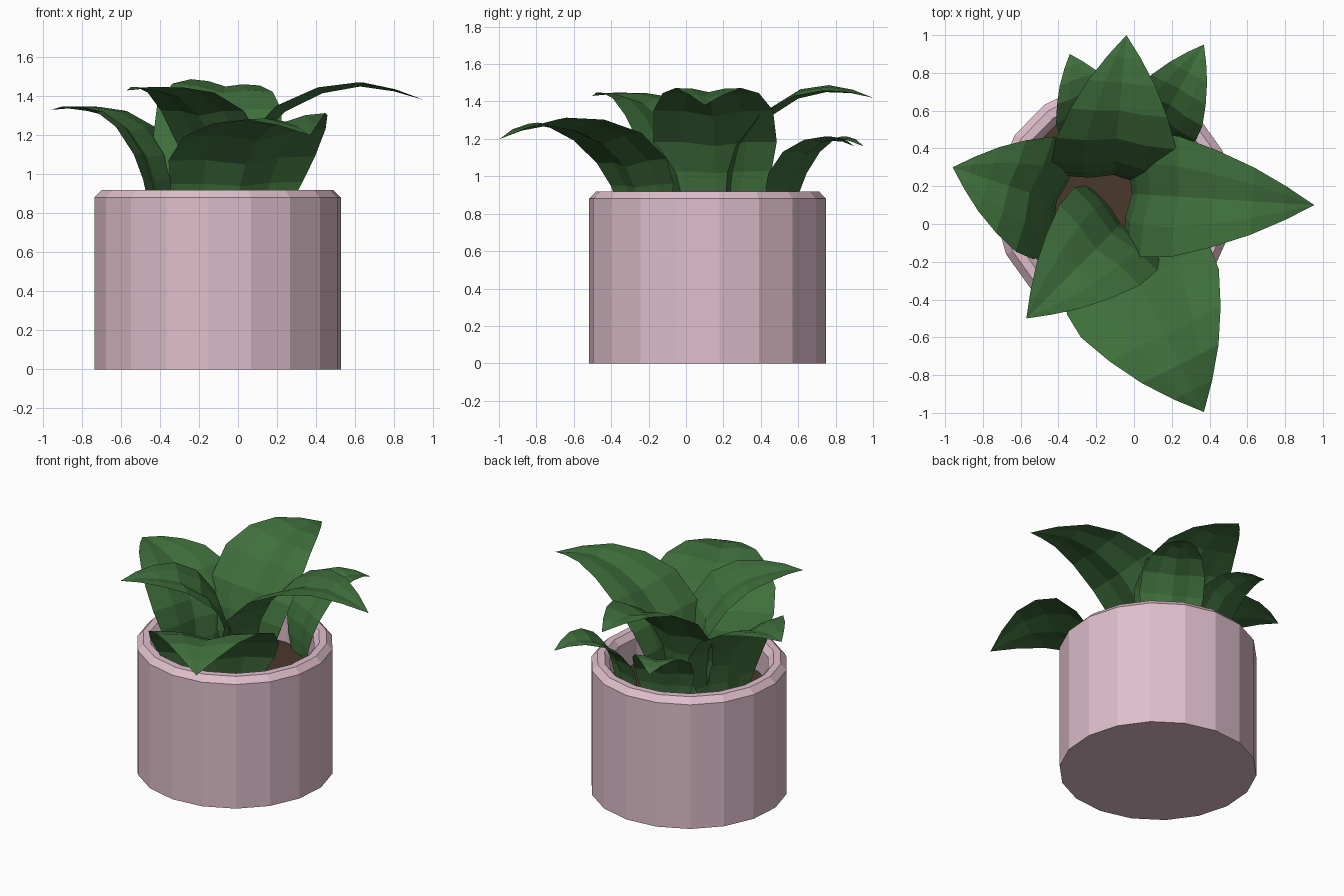
import bpy, bmesh, math
from mathutils import Vector

if "Cube" in bpy.data.objects:
    bpy.data.objects.remove(bpy.data.objects["Cube"])

POT_CENTRE = (-0.105, 0.115)
SIDES, PHASE = 18, math.radians(5.7)


def material(name, rgb):
    m = bpy.data.materials.new(name)
    m.diffuse_color = (*rgb, 1)
    m.use_nodes = True
    m.node_tree.nodes["Principled BSDF"].inputs["Base Color"].default_value = m.diffuse_color
    return m


def make_object(name, bm, mat):
    mesh = bpy.data.meshes.new(name)
    bm.to_mesh(mesh)
    bm.free()
    mesh.materials.append(mat)
    obj = bpy.data.objects.new(name, mesh)
    bpy.context.collection.objects.link(obj)
    return obj


def lathe(name, profile, mat, cap_start=False, cap_end=False):
    """Faceted turned shape from (radius, height) pairs."""
    bm = bmesh.new()
    rings = []
    for r, z in profile:
        rings.append([bm.verts.new((
            POT_CENTRE[0] + r * math.cos(PHASE + math.tau * i / SIDES),
            POT_CENTRE[1] + r * math.sin(PHASE + math.tau * i / SIDES), z))
            for i in range(SIDES)])
    for a, b in zip(rings, rings[1:]):
        for i in range(SIDES):
            j = (i + 1) % SIDES
            bm.faces.new((a[i], a[j], b[j], b[i]))
    if cap_start:
        bm.faces.new(rings[0][::-1])
    if cap_end:
        bm.faces.new(rings[-1])
    return make_object(name, bm, mat)


# Shared leaf shape: (share of reach, share of peak height, share of half width)
LEAF = [(0.0, 0.0, 0.52), (0.0, 0.22, 0.72), (0.03, 0.43, 0.90),
        (0.10, 0.62, 1.0), (0.26, 0.83, 0.97), (0.46, 0.955, 0.78),
        (0.66, 1.0, 0.54), (0.84, 0.97, 0.27), (1.0, 0.0, 0.0)]


def leaf(name, base, tip, peak, half_width, roll, mat):
    """Arching leaf from the soil up, over its peak and out to a point."""
    base_z = 0.69
    start, end = Vector((*base, 0)), Vector((tip[0], tip[1], 0))
    out = (end - start).normalized()
    side = Vector((out.y, -out.x, 0))
    spine = []
    for s, h, w in LEAF[:-1]:
        p = start.lerp(end, s)
        p.z = base_z + h * (peak - base_z)
        spine.append(p)
    spine[-1].z = (peak + tip[2]) / 2 + 0.01
    spine.append(Vector(tip))

    bm = bmesh.new()
    rows = []
    for i, p in enumerate(spine[:-1]):
        along = (spine[i + 1] - spine[max(i - 1, 0)]).normalized()
        up = side.cross(along)
        w = LEAF[i][2] * half_width
        tilt = Vector((0, 0, roll * LEAF[i][1] ** 2 * LEAF[i][2]))
        # the two halves fold up from the midrib and flatten at the rims
        rows.append([bm.verts.new(p + side * u * w + up * f * w + tilt * u)
                     for u, f in ((-1, .12), (-.5, .11), (0, 0), (.5, .11), (1, .12))])
    for a, b in zip(rows, rows[1:]):
        for k in range(4):
            bm.faces.new((a[k], a[k + 1], b[k + 1], b[k]))
    point = bm.verts.new(spine[-1])
    for k in range(4):
        bm.faces.new((rows[-1][k], rows[-1][k + 1], point))
    return make_object(name, bm, mat)


pink = material("pink_glaze", (0.74, 0.52, 0.60))
green = material("leaf_green", (0.05, 0.16, 0.045))
brown = material("soil_brown", (0.07, 0.04, 0.025))

# Pot with chamfered rim, and soil
lathe("pot", [(0.635, 0), (0.635, 0.88), (0.597, 0.92), (0.55, 0.92),
              (0.515, 0.88), (0.515, 0.66)], pink, cap_start=True)
lathe("soil", [(0.515, 0.70)], brown, cap_end=True)

# Leaves: base position, tip, peak height, half width, sideways roll
for name, base, tip, peak, width, roll in [
        ("leaf_right", (-0.01, 0.16), (0.955, 0.10, 1.38), 1.45, 0.33, 0.0),
        ("leaf_front", (0.0, -0.25), (0.37, -0.995, 1.20), 1.27, 0.42, -0.03),
        ("leaf_front_left", (-0.07, 0.0), (-0.57, -0.50, 1.43), 1.425, 0.31, 0.0),
        ("leaf_left", (-0.41, 0.12), (-0.96, 0.30, 1.33), 1.325, 0.33, 0.0),
        ("leaf_back", (-0.11, 0.26), (-0.04, 1.0, 1.42), 1.45, 0.33, -0.03),
        ("leaf_back_right", (0.13, 0.52), (0.37, 0.95, 1.16), 1.20, 0.21, 0.0),
        ("leaf_back_left", (-0.20, 0.52), (-0.34, 0.90, 1.16), 1.19, 0.20, 0.0)]:
    leaf(name, base, tip, peak, width, roll, green)
